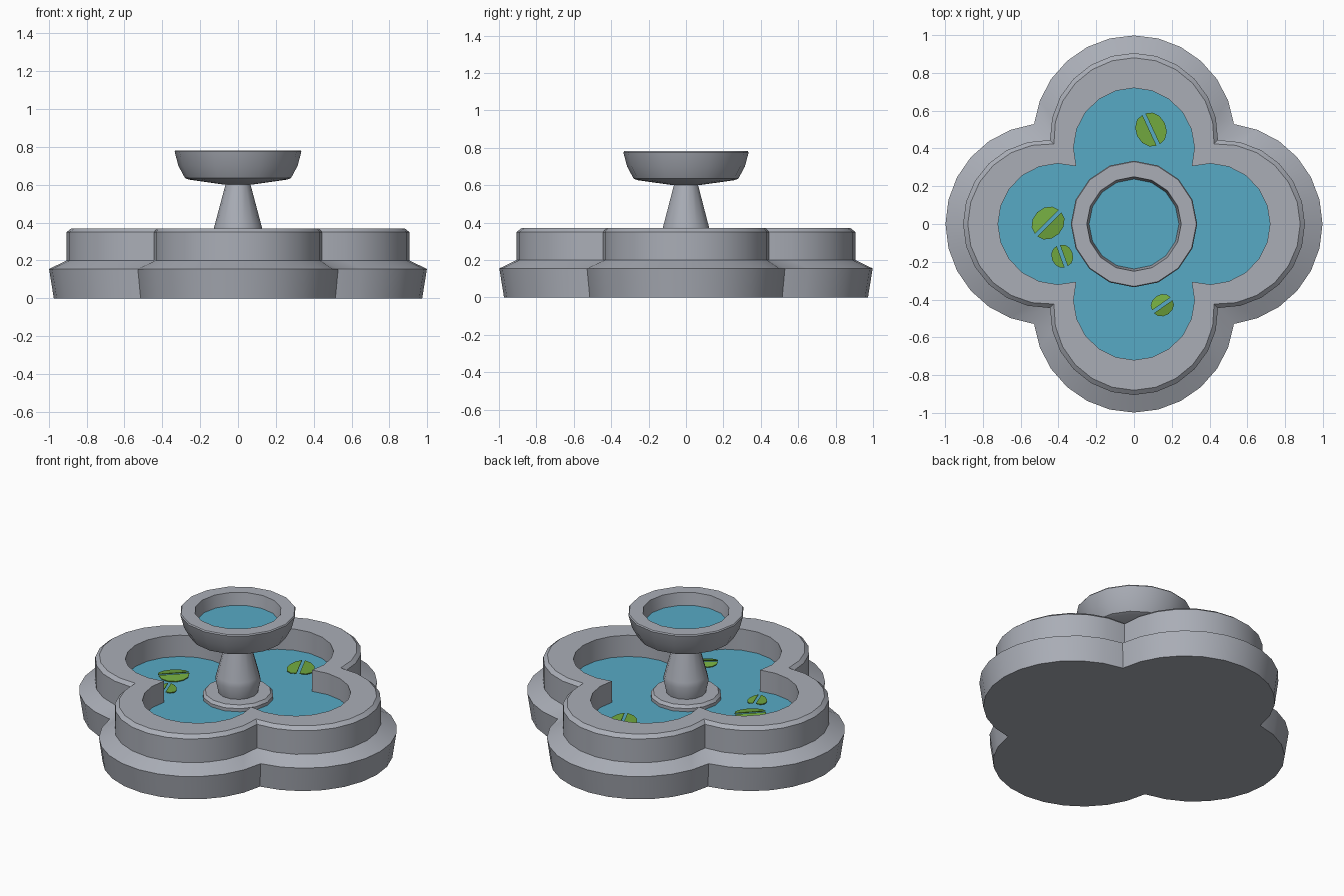
import bpy, bmesh
from math import sin, cos, pi, sqrt, atan2, radians

if "Cube" in bpy.data.objects:
    bpy.data.objects.remove(bpy.data.objects["Cube"])


def material(name, rgb):
    m = bpy.data.materials.new(name)
    m.diffuse_color = (*rgb, 1)
    m.use_nodes = True
    m.node_tree.nodes["Principled BSDF"].inputs["Base Color"].default_value = m.diffuse_color
    return m


STONE = material("grey_stone", (0.40, 0.42, 0.47))
WATER = material("blue_water", (0.095, 0.40, 0.56))
LEAF = material("leaf_green", (0.17, 0.40, 0.05))


def finish(name, bm, mat, smooth=True):
    bmesh.ops.recalc_face_normals(bm, faces=bm.faces)
    me = bpy.data.meshes.new(name)
    bm.to_mesh(me)
    bm.free()
    me.materials.append(mat)
    ob = bpy.data.objects.new(name, me)
    bpy.context.collection.objects.link(ob)
    if smooth:
        bpy.ops.object.select_all(action='DESELECT')
        ob.select_set(True)
        bpy.context.view_layer.objects.active = ob
        bpy.ops.object.shade_smooth_by_angle(angle=radians(32))
    return ob


def quatrefoil(c, r, n=12):
    """Outline of four circles of radius r at distance c, joined at the notches."""
    t = (c + sqrt(2 * r * r - c * c)) / 2      # notch lies at (t, t)
    half = atan2(t, t - c)
    pts = []
    for k in range(4):
        for i in range(n):
            a = -half + 2 * half * i / n
            x, y = c + r * cos(a), r * sin(a)
            q = k * pi / 2
            pts.append((x * cos(q) - y * sin(q), x * sin(q) + y * cos(q)))
    return pts


def circle(r, n=16):
    return [(r * cos(2 * pi * i / n), r * sin(2 * pi * i / n)) for i in range(n)]


def loft(name, rings, mat):
    """Skin a stack of (outline, z) rings and cap both ends."""
    bm = bmesh.new()
    loops = [[bm.verts.new((x, y, z)) for x, y in pts] for pts, z in rings]
    for a, b in zip(loops, loops[1:]):
        for i in range(len(a)):
            j = (i + 1) % len(a)
            bm.faces.new((a[i], a[j], b[j], b[i]))
    bm.faces.new(loops[0][::-1])
    bm.faces.new(loops[-1])
    return finish(name, bm, mat)


def sheet(name, pts, z, mat):
    bm = bmesh.new()
    bm.faces.new([bm.verts.new((x, y, z)) for x, y in pts])
    return finish(name, bm, mat, smooth=False)


# Stepped four-lobed basin: (lobe offset, lobe radius, height)
basin = [(0.455, 0.518, 0), (0.465, 0.533, 0.155), (0.46, 0.445, 0.20),
         (0.46, 0.445, 0.35), (0.455, 0.425, 0.37), (0.40, 0.32, 0.37),
         (0.40, 0.32, 0.20)]
loft("basin", [(quatrefoil(c, r), z) for c, r, z in basin], STONE)
sheet("basin_water", quatrefoil(0.40, 0.32), 0.235, WATER)

# Pedestal with foot disc and tapering stem
stem = [(0.205, 0.20), (0.205, 0.255), (0.19, 0.272), (0.115, 0.272),
        (0.132, 0.35), (0.125, 0.38), (0.065, 0.605)]
loft("pedestal", [(circle(r, 14), z) for r, z in stem], STONE)

# Upper bowl and its water
bowl = [(0.07, 0.60), (0.26, 0.627), (0.28, 0.635), (0.315, 0.70), (0.335, 0.775),
        (0.33, 0.782), (0.25, 0.782), (0.235, 0.68)]
loft("upper_bowl", [(circle(r), z) for r, z in bowl], STONE)
sheet("upper_bowl_water", circle(0.238), 0.705, WATER)


def lily_pad(name, x, y, r, angle, gap=0.018):
    """Two leaf halves parted by a slit and slightly raised at the fold."""
    bm = bmesh.new()
    ca, sa = cos(angle), sin(angle)
    for side in (1, -1):
        vs = []
        for i in range(7):
            t = pi * i / 6
            u, v = r * cos(t), side * (gap / 2 + 0.8 * r * sin(t))
            vs.append(bm.verts.new((x + u * ca - v * sa, y + u * sa + v * ca,
                                    0.242 + 0.012 * (1 - sin(t)))))
        bm.faces.new(vs if side > 0 else vs[::-1])
    out = bmesh.ops.extrude_face_region(bm, geom=bm.faces[:])
    for v in out["geom"]:
        if isinstance(v, bmesh.types.BMVert):
            v.co.z += 0.005
    return finish(name, bm, LEAF, smooth=False)


# Floating lily pads
for i, pad in enumerate([(0.09, 0.50, 0.09, radians(115)),
                         (-0.455, 0.005, 0.09, radians(45)),
                         (-0.38, -0.17, 0.06, radians(110)),
                         (0.15, -0.43, 0.06, radians(35))]):
    lily_pad(f"lily_pad_{i + 1}", *pad)
